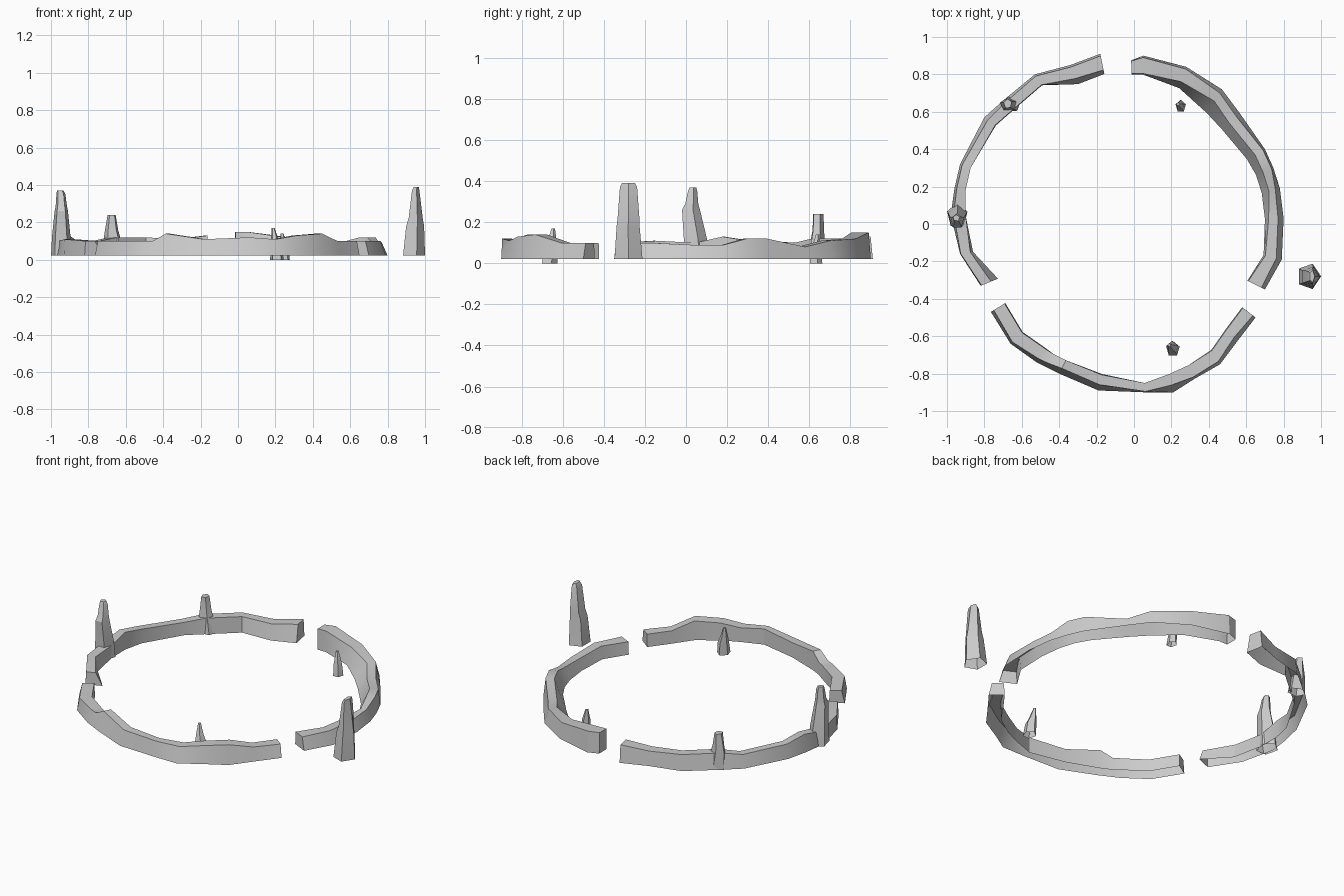
import bpy, bmesh, math
from mathutils import Vector

cube = bpy.data.objects.get("Cube")
if cube:
    bpy.data.objects.remove(cube, do_unlink=True)

# Single stone colour
stone = bpy.data.materials.new("grey_stone")
stone.use_nodes = True
grey = (0.6, 0.6, 0.6, 1)
stone.diffuse_color = grey
stone.node_tree.nodes["Principled BSDF"].inputs["Base Color"].default_value = grey

GROUND = 0.022


def skin_rings(name, rings):
    """Join closed rings into a capped shell that is open underneath."""
    bm = bmesh.new()
    loops = [[bm.verts.new(p) for p in ring] for ring in rings]
    count = len(loops[0])
    for a, b in zip(loops, loops[1:]):
        for i in range(count):
            j = (i + 1) % count
            bm.faces.new((a[i], a[j], b[j], b[i]))
    bm.faces.new(loops[0][::-1])
    bm.faces.new(loops[-1])
    bmesh.ops.recalc_face_normals(bm, faces=bm.faces)
    base = min(v.co.z for v in bm.verts) + 0.001
    bottom = [f for f in bm.faces if all(v.co.z < base for v in f.verts)]
    bmesh.ops.delete(bm, geom=bottom, context='FACES_ONLY')
    mesh = bpy.data.meshes.new(name)
    bm.to_mesh(mesh)
    bm.free()
    mesh.materials.append(stone)
    mesh.shade_smooth()
    mesh.set_sharp_from_angle(angle=math.radians(30))
    obj = bpy.data.objects.new(name, mesh)
    bpy.context.collection.objects.link(obj)


def wall(name, stations):
    """Stations: outer x, outer y, thickness, top height, outer and inner top inset."""
    rings = []
    for x, y, thick, top, inset_out, inset_in in stations:
        outer = Vector((x, y, GROUND))
        inward = -Vector((x, y, 0)).normalized()
        up = Vector((0, 0, top - GROUND))
        rings.append((outer,
                      outer + inward * thick,
                      outer + inward * thick * (1 - inset_in) + up,
                      outer + inward * thick * inset_out + up))
    skin_rings(name, rings)


def spire(name, turn, levels):
    """Five-sided stone. Levels: z, centre x, centre y, half width in x and y."""
    angles = [turn + math.tau * i / 5 for i in range(5)]
    wide = max(abs(math.cos(a)) for a in angles)
    deep = max(abs(math.sin(a)) for a in angles)
    skin_rings(name, [
        [Vector((x + hx * math.cos(a) / wide, y + hy * math.sin(a) / deep, z))
         for a in angles] for z, x, y, hx, hy in levels])


# Three curved stretches of the broken ring wall
wall("front_wall", [
    (-.765, -.47, .09, .10, .2, .05),
    (-.66, -.64, .09, .10, .15, .05),
    (-.52, -.74, .09, .10, .25, .05),
    (-.47, -.765, .08, .10, .3, .0),
    (-.40, -.80, .08, .14, .4, .0),
    (-.19, -.89, .09, .11, .35, .05),
    (.06, -.90, .05, .12, .1, .0),
    (.21, -.90, .10, .11, .4, .0),
    (.32, -.83, .08, .13, .15, .0),
    (.46, -.75, .09, .14, .2, .05),
    (.55, -.63, .09, .10, .3, .05),
    (.65, -.50, .09, .10, .2, .05),
])
wall("left_back_wall", [
    (-.18, .91, .11, .13, .1, .2),
    (-.34, .85, .11, .11, .1, .3),
    (-.53, .80, .07, .12, .15, .05),
    (-.70, .66, .075, .12, .2, .05),
    (-.80, .57, .075, .10, .3, .05),
    (-.93, .32, .06, .11, .2, .0),
    (-.96, .19, .06, .13, .2, .0),
    (-.98, .05, .08, .10, .2, .0),
    (-.93, -.16, .07, .11, .05, .2),
    (-.82, -.33, .10, .10, .05, .4),
])
wall("right_wall", [
    (-.015, .875, .075, .15, .05, .05),
    (.05, .90, .10, .15, .1, .05),
    (.28, .84, .12, .12, .1, .3),
    (.47, .72, .15, .11, .15, .5),
    (.56, .60, .13, .08, .2, .4),
    (.70, .40, .11, .12, .1, .45),
    (.745, .30, .10, .12, .1, .4),
    (.78, .19, .10, .09, .25, .4),
    (.80, .03, .10, .09, .3, .2),
    (.79, -.19, .10, .10, .3, .1),
    (.70, -.35, .105, .10, .2, .05),
])

# Tall standing stones
spire("tall_stone_right", 0, [
    (GROUND, .935, -.28, .065, .068),
    (.18, .942, -.282, .053, .056),
    (.22, .946, -.28, .042, .053),
    (.37, .948, -.28, .022, .042),
    (.39, .952, -.28, .014, .032),
])
spire("tall_stone_left", .3, [
    (GROUND, -.945, .045, .055, .07),
    (.12, -.945, .04, .05, .062),
    (.26, -.945, .02, .036, .048),
    (.29, -.945, .025, .03, .035),
    (.35, -.947, .03, .024, .025),
    (.37, -.95, .032, .018, .018),
])
spire("back_left_stone", .4, [
    (GROUND, -.66, .64, .055, .045),
    (.12, -.672, .64, .045, .036),
    (.16, -.675, .642, .036, .03),
    (.24, -.675, .643, .022, .027),
])

# Small pointed stones inside the ring
spire("small_stone_front", math.pi / 2, [
    (0, .208, -.668, .036, .042),
    (.07, .205, -.66, .031, .034),
    (.11, .196, -.655, .02, .024),
    (.17, .188, -.647, .008, .009),
])
spire("small_stone_back", math.pi / 2, [
    (0, .25, .63, .027, .034),
    (.07, .245, .632, .023, .026),
    (.14, .235, .64, .008, .009),
])
